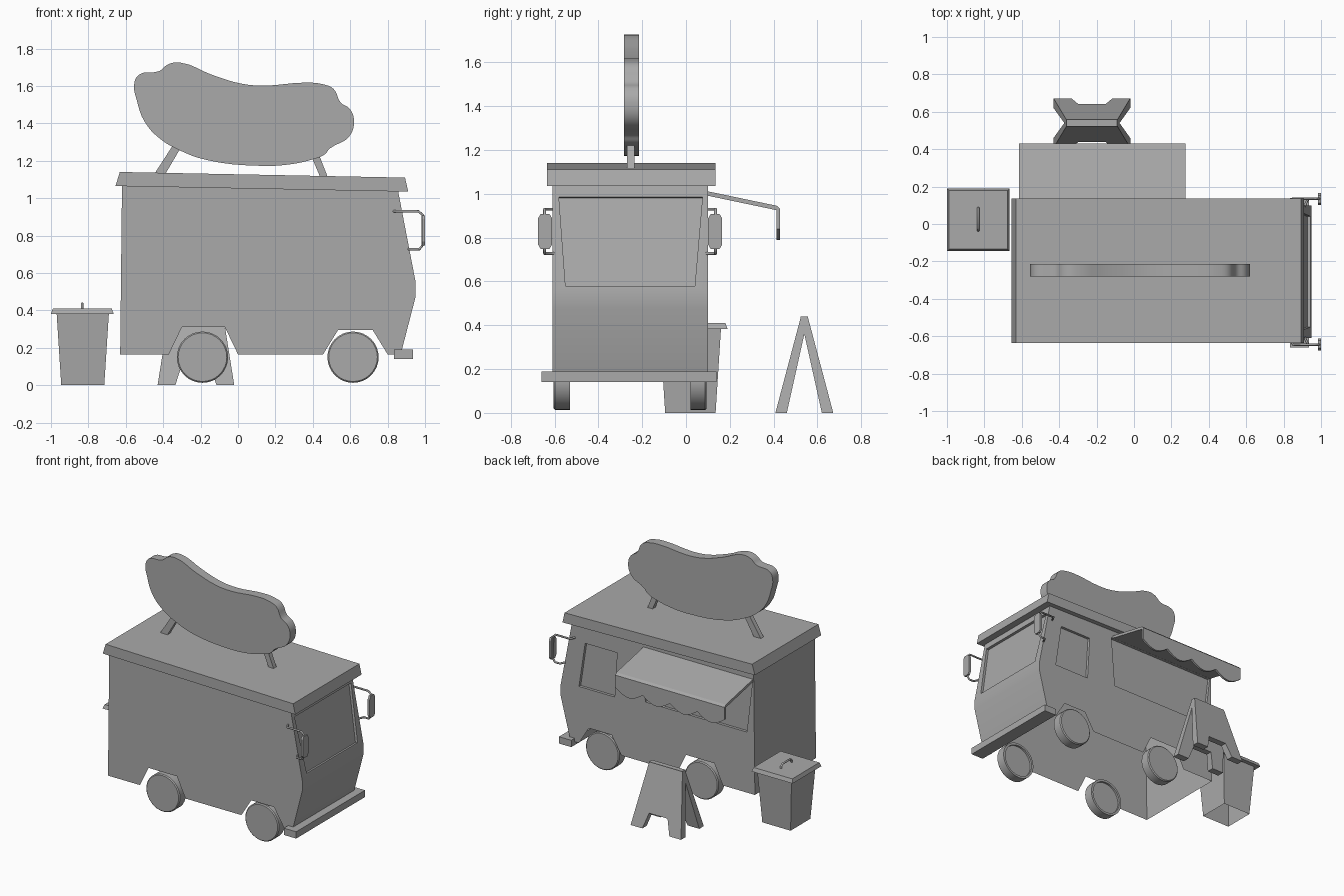
import bpy, bmesh, math
from mathutils import Vector

cube = bpy.data.objects.get("Cube")
if cube:
    bpy.data.objects.remove(cube)

GREY = (0.4, 0.4, 0.4, 1)
grey = bpy.data.materials.new("plain grey")
grey.use_nodes = True
grey.diffuse_color = GREY
grey.node_tree.nodes["Principled BSDF"].inputs["Base Color"].default_value = GREY

MID_Y, SIDE, WIDTH = -0.255, 0.10, 0.71   # van centre line, serving side, width


def finish(name, data, smooth=False):
    obj = bpy.data.objects.new(name, data)
    bpy.context.collection.objects.link(obj)
    data.materials.append(grey)
    if smooth:
        select(obj)
        bpy.ops.object.shade_smooth_by_angle(angle=math.radians(30))
    return obj


def select(obj):
    bpy.ops.object.select_all(action="DESELECT")
    obj.select_set(True)
    bpy.context.view_layer.objects.active = obj


def loft(name, start, end, caps=(True, True), smooth=False):
    """Join two matching outlines with side faces and optional caps."""
    bm = bmesh.new()
    a, b = ([bm.verts.new(p) for p in ring] for ring in (start, end))
    n = len(a)
    for i in range(n):
        j = (i + 1) % n
        bm.faces.new((a[i], a[j], b[j], b[i]))
    for ring, cap in zip((a, b), caps):
        if cap:
            bm.faces.new(ring)
    bmesh.ops.recalc_face_normals(bm, faces=bm.faces)
    mesh = bpy.data.meshes.new(name)
    bm.to_mesh(mesh)
    bm.free()
    return finish(name, mesh, smooth)


def prism(name, outline, depth, smooth=False):
    """Extrude a 3D outline along a vector."""
    moved = [Vector(p) + Vector(depth) for p in outline]
    return loft(name, outline, moved, smooth=smooth)


def xz(points, y):
    return [(x, y, z) for x, z in points]


def rect(x0, x1, y0, y1, z):
    return [(x0, y0, z), (x1, y0, z), (x1, y1, z), (x0, y1, z)]


def tube(name, points, radius):
    curve = bpy.data.curves.new(name, "CURVE")
    curve.dimensions = "3D"
    curve.bevel_depth, curve.bevel_resolution = radius, 1
    curve.use_fill_caps = True
    spline = curve.splines.new("POLY")
    spline.points.add(len(points) - 1)
    for p, co in zip(spline.points, points):
        p.co = (*co, 1)
    return finish(name, curve)


# Van shell with angular wheel arches and a folded nose
profile = [(-0.63, 0.165), (-0.37, 0.165), (-0.3, 0.31), (-0.07, 0.31), (0, 0.165),
           (0.455, 0.165), (0.535, 0.295), (0.72, 0.295), (0.8, 0.165), (0.87, 0.165),
           (0.95, 0.475), (0.95, 0.55), (0.85, 1.07), (-0.62, 1.09)]
body = prism("van_body", xz(profile, SIDE - WIDTH), (0, WIDTH, 0))


# Recessed windows
def nose(z):
    return 0.95 - (z - 0.55) * 0.1 / 0.52


normal = Vector((0.98, 0, 0.19))
windscreen = [Vector((nose(z), y, z)) - normal * 0.018 for y, z in
              ((-0.58, 0.985), (0.075, 0.985), (0.04, 0.58), (-0.55, 0.58))]
hatch = [(-0.565, 0.61), (0.26, 0.61), (0.29, 0.99), (-0.61, 0.99)]
cab = [(0.51, 0.58), (0.8, 0.58), (0.75, 0.91), (0.49, 0.91)]
cutters = [prism("windscreen_cutter", windscreen, normal * 0.1),
           prism("hatch_cutter", xz(hatch, SIDE - 0.02), (0, 0.1, 0)),
           prism("cab_window_cutter", xz(cab, SIDE - 0.02), (0, 0.1, 0))]
for cutter in cutters:
    select(body)
    mod = body.modifiers.new("cut", "BOOLEAN")
    mod.operation, mod.solver, mod.object = "DIFFERENCE", "EXACT", cutter
    bpy.ops.object.modifier_apply(modifier=mod.name)
    bpy.data.objects.remove(cutter)

# Open the underside, arches included
bm = bmesh.new()
bm.from_mesh(body.data)
under = [f for f in bm.faces
         if f.normal.z < -0.35 and f.calc_center_median().z < 0.32]
bmesh.ops.delete(bm, geom=under, context="FACES")
bm.to_mesh(body.data)
bm.free()
select(body)
bpy.ops.object.shade_smooth_by_angle(angle=math.radians(30))

# Roof cap and bumper
roof = [(-0.655, 1.065), (-0.632, 1.14), (0.893, 1.11), (0.91, 1.035)]
prism("roof", xz(roof, -0.635), (0, 0.77, 0))
prism("bumper", rect(0.835, 0.935, -0.66, 0.14, 0.14), (0, 0, 0.05))

# Wheels: rimmed cups, open towards the middle of the van
for label, x in (("rear", -0.19), ("front", 0.615)):
    for side, sign in (("left", 1), ("right", -1)):
        bm = bmesh.new()
        rings = []
        for radius, out in ((0.12, 0.29), (0.12, 0.275), (0.137, 0.275),
                            (0.137, 0.342), (0.13, 0.349)):
            ring = []
            for i in range(32):
                a = math.tau * i / 32
                ring.append(bm.verts.new((x + radius * math.cos(a), MID_Y + sign * out,
                                          0.15 + radius * math.sin(a))))
            rings.append(ring)
        for a, b in zip(rings, rings[1:]):
            for i in range(32):
                j = (i + 1) % 32
                bm.faces.new((a[i], a[j], b[j], b[i]))
        bm.faces.new(rings[0])
        bm.faces.new(rings[-1])
        bmesh.ops.recalc_face_normals(bm, faces=bm.faces)
        mesh = bpy.data.meshes.new("wheel")
        bm.to_mesh(mesh)
        bm.free()
        finish(f"{label}_{side}_wheel", mesh, True)

# Wing mirrors on bent arms
arm = [(0.83, 0.345, 0.93), (0.85, 0.39, 0.93), (0.965, 0.39, 0.93), (0.988, 0.39, 0.91),
       (0.988, 0.39, 0.75), (0.97, 0.39, 0.727), (0.93, 0.39, 0.727), (0.91, 0.345, 0.727)]
plate = [(-0.032, 0.06), (-0.02, 0.08), (0.02, 0.08), (0.032, 0.06),
         (0.032, -0.06), (0.02, -0.08), (-0.02, -0.08), (-0.032, -0.06)]
for side, sign in (("left", 1), ("right", -1)):
    tube(f"{side}_mirror_arm", [(x, MID_Y + sign * y, z) for x, y, z in arm], 0.007)
    face = [(0.984, MID_Y + sign * 0.388 + y, 0.828 + z) for y, z in plate]
    prism(f"{side}_mirror", face, (0.016, 0, 0))

# Awning with a scalloped valance
A0, A1 = -0.615, 0.275
sheet = [(0.09, 1.013), (0.415, 0.945), (0.43, 0.93), (0.43, 0.88),
         (0.414, 0.88), (0.414, 0.925), (0.09, 0.993)]
prism("awning", [(A0, y, z) for y, z in sheet], (A1 - A0, 0, 0))
valance = [(A1, 0.88), (A0, 0.88)]
STEPS, LOBES = 40, 4
for i in range(STEPS + 1):
    t = i / STEPS
    valance.append((A0 + (A1 - A0) * t,
                    0.84 - 0.05 * abs(math.sin(math.pi * LOBES * t))))
prism("awning_valance", xz(valance, 0.414), (0, 0.016, 0))

# Sausage-in-a-bun roof sign on two struts
outline = [(-0.555, 1.61), (-0.53, 1.66), (-0.42, 1.68), (-0.375, 1.715), (-0.31, 1.725),
           (-0.14, 1.66), (0.02, 1.612), (0.14, 1.602), (0.36, 1.618), (0.45, 1.61),
           (0.51, 1.585), (0.55, 1.51), (0.595, 1.48), (0.62, 1.42), (0.595, 1.33),
           (0.49, 1.265), (0.465, 1.235), (0.39, 1.205), (0.27, 1.18), (0.12, 1.173),
           (-0.17, 1.205), (-0.31, 1.255), (-0.42, 1.32), (-0.5, 1.41), (-0.54, 1.52)]
sign_curve = bpy.data.curves.new("roof_sign", "CURVE")
sign_curve.dimensions, sign_curve.fill_mode = "2D", "BOTH"
sign_curve.extrude, sign_curve.resolution_u = 0.034, 4
spline = sign_curve.splines.new("BEZIER")
spline.bezier_points.add(len(outline) - 1)
spline.use_cyclic_u = True
for point, (x, z) in zip(spline.bezier_points, outline):
    point.co = (x, z, 0)
    point.handle_left_type = point.handle_right_type = "AUTO"
sign_board = finish("roof_sign", sign_curve)
sign_board.rotation_euler.x = math.pi / 2
sign_board.location.y = -0.248
struts = {"rear": [(-0.46, 1.11), (-0.4, 1.11), (-0.3, 1.28), (-0.35, 1.28)],
          "front": [(0.445, 1.1), (0.485, 1.1), (0.43, 1.24), (0.385, 1.24)]}
for label, quad in struts.items():
    prism(f"{label}_sign_strut", xz(quad, -0.27), (0, 0.034, 0))

# Litter bin, open below, with lid and handle
loft("bin_body", rect(-0.945, -0.715, -0.095, 0.135, 0),
     rect(-0.97, -0.69, -0.12, 0.16, 0.39), caps=(False, True))
loft("bin_lid", rect(-1, -0.665, -0.145, 0.19, 0.382), rect(-0.99, -0.675, -0.135, 0.18, 0.41))
tube("bin_handle", [(-0.833, -0.035, 0.4), (-0.833, -0.035, 0.425), (-0.833, -0.02, 0.437),
                    (-0.833, 0.07, 0.437), (-0.833, 0.085, 0.425), (-0.833, 0.085, 0.4)], 0.007)

# Folding pavement board: two leaning notched panels
panel = [(-0.43, 0), (-0.335, 0), (-0.3, 0.11), (-0.15, 0.11), (-0.115, 0), (-0.02, 0),
         (-0.09, 0.44), (-0.36, 0.44)]
for label, sign in (("front", -1), ("back", 1)):
    outer = [(x, 0.54 + sign * (0.132 - 0.265 * z), z) for x, z in panel]
    inner = [(x, 0.54 + sign * (0.08 - 0.222 * z), z) for x, z in panel]
    loft(f"{label}_board_panel", outer, inner)
